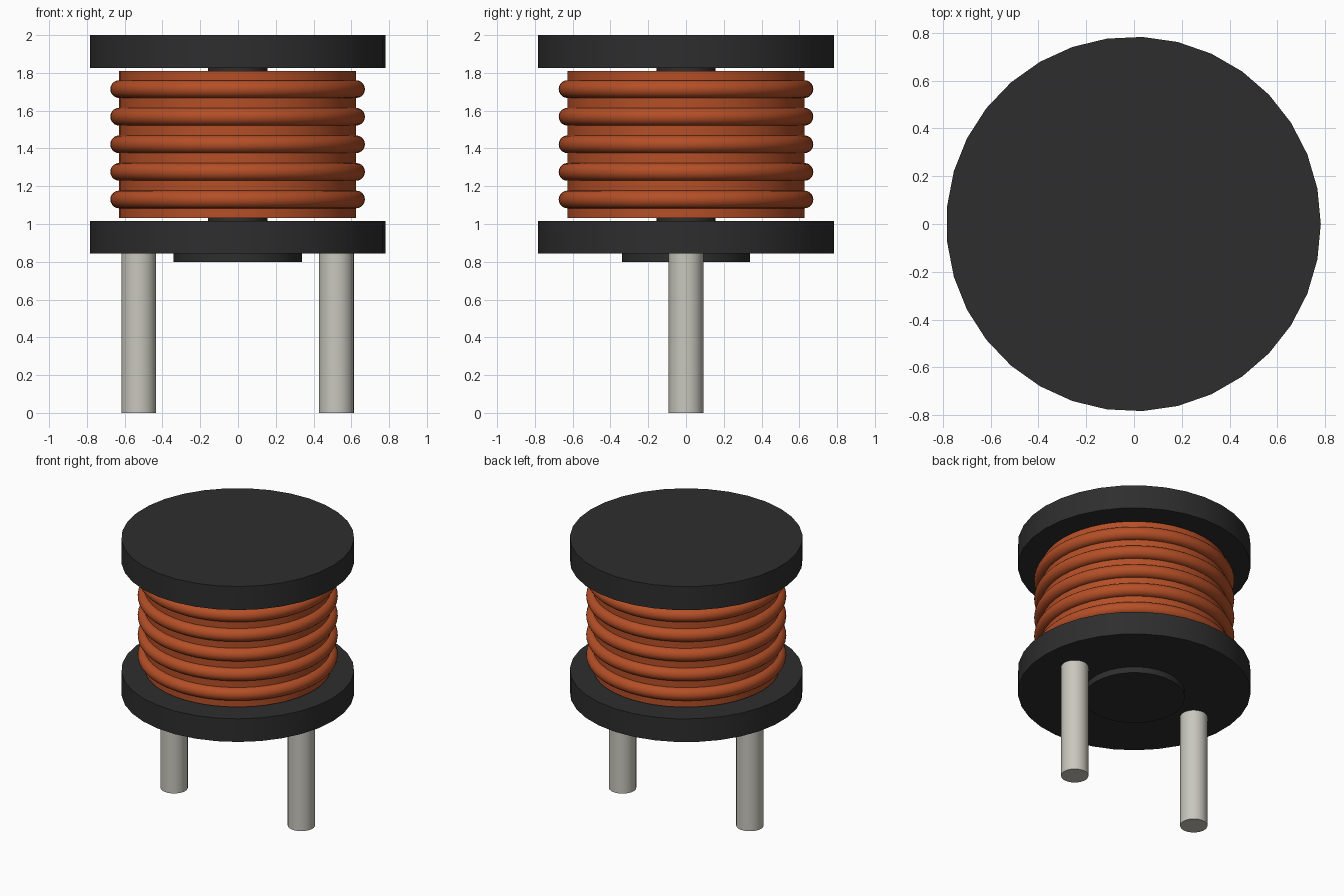
import bpy
import math

default = bpy.data.objects.get("Cube")
if default:
    bpy.data.objects.remove(default, do_unlink=True)

AXIS_X = -0.002  # odd-sided discs sit slightly off centre


def make_material(name, rgb):
    mat = bpy.data.materials.new(name)
    mat.use_nodes = True
    mat.diffuse_color = (*rgb, 1)
    mat.node_tree.nodes["Principled BSDF"].inputs["Base Color"].default_value = (*rgb, 1)
    return mat


ferrite = make_material("dark ferrite", (0.027, 0.027, 0.027))
copper = make_material("copper enamel", (0.46, 0.078, 0.02))
tin = make_material("tinned metal", (0.58, 0.57, 0.51))


def finish(name, mat):
    obj = bpy.context.object
    obj.name = name
    obj.data.materials.append(mat)
    bpy.ops.object.shade_smooth_by_angle(angle=math.radians(35))
    return obj


def cylinder(name, radius, bottom, top, mat, x=0.0, sides=33):
    # Rotated so that one corner points along +x
    bpy.ops.mesh.primitive_cylinder_add(
        vertices=sides, radius=radius, depth=top - bottom,
        location=(AXIS_X + x, 0, (bottom + top) / 2),
        rotation=(0, 0, -math.pi / 2))
    return finish(name, mat)


# Ferrite bobbin: two flanges, thin core and underside boss
cylinder("top_flange", 0.784, 1.825, 2.0, ferrite)
cylinder("bottom_flange", 0.784, 0.845, 1.017, ferrite)
cylinder("core", 0.157, 1.01, 1.83, ferrite)
cylinder("underside_boss", 0.34, 0.80, 0.85, ferrite)

# Winding body with raised wire turns
cylinder("winding_body", 0.628, 1.032, 1.81, copper, sides=48)
for i in range(5):
    bpy.ops.mesh.primitive_torus_add(
        major_segments=64, minor_segments=20, major_radius=0.627,
        minor_radius=0.047, location=(AXIS_X, 0, 1.13 + i * 0.146))
    finish(f"wire_turn_{i + 1}", copper)

# Connection pins
for side, name in ((1, "left_pin"), (-1, "right_pin")):
    cylinder(name, 0.092, 0, 0.85, tin, x=side * 0.523)
